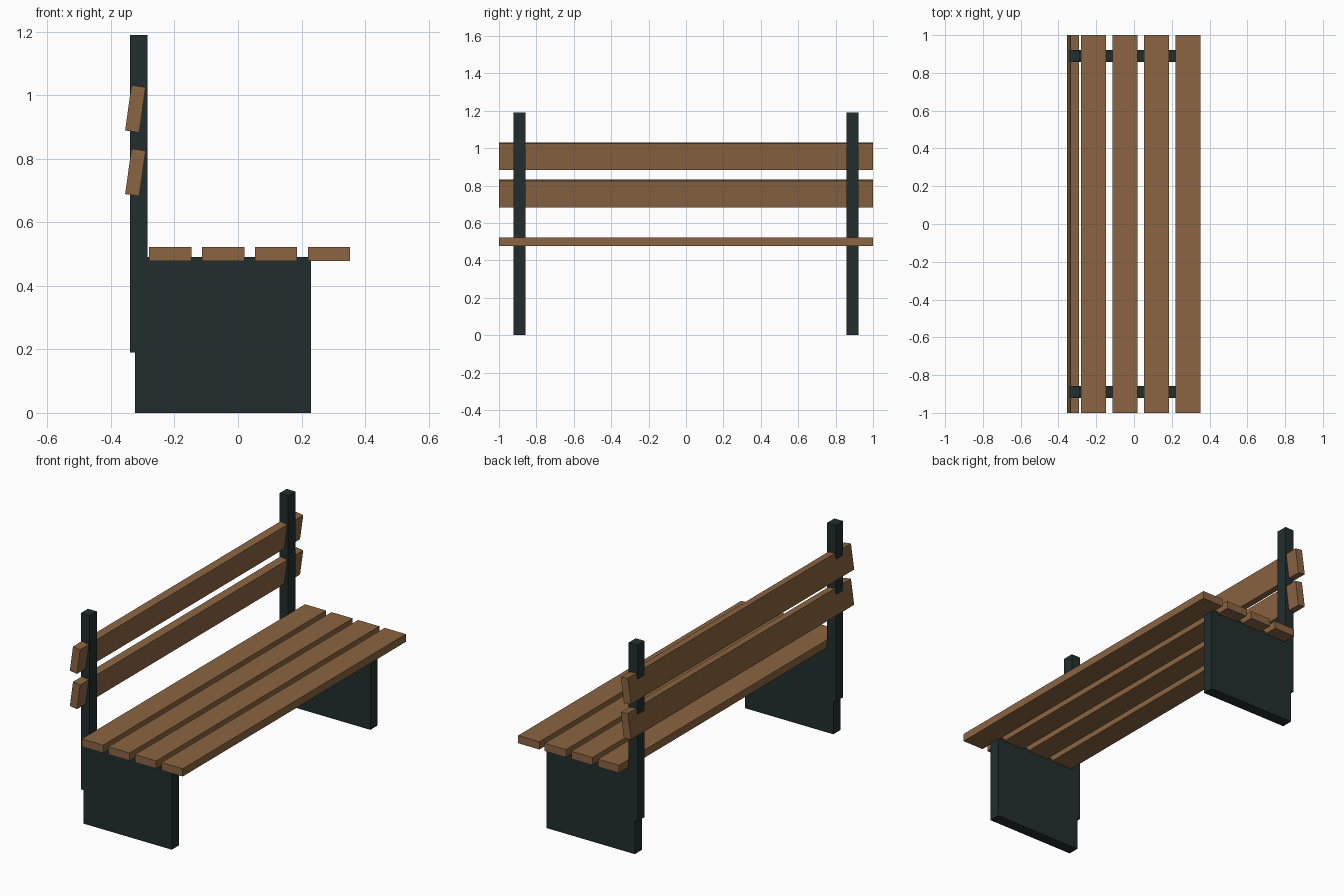
import bpy
from math import radians

cube = bpy.data.objects.get("Cube")
if cube:
    bpy.data.objects.remove(cube, do_unlink=True)


def material(name, rgb):
    m = bpy.data.materials.new(name)
    m.use_nodes = True
    m.diffuse_color = (*rgb, 1)
    m.node_tree.nodes["Principled BSDF"].inputs["Base Color"].default_value = (*rgb, 1)
    return m


wood = material("brown wood", (0.26, 0.13, 0.054))
metal = material("dark green paint", (0.016, 0.027, 0.027))


def box(name, center, size, mat, tilt=0):
    bpy.ops.mesh.primitive_cube_add(size=1, location=center)
    ob = bpy.context.object
    ob.name = name
    ob.scale = size
    ob.rotation_euler.y = radians(tilt)
    ob.data.materials.append(mat)
    return ob


# Supports: a solid leg panel and a tall back post at each end
for side, y in (("right", -0.89), ("left", 0.89)):
    box(side + "_leg_panel", (-0.047, y, 0.245), (0.554, 0.064, 0.49), metal)
    box(side + "_back_post", (-0.313, y, 0.69), (0.055, 0.064, 1.0), metal)

# Seat slats
for i in range(4):
    box(f"seat_slat_{i + 1}", (-0.2135 + i * 0.1667, 0, 0.5), (0.133, 2, 0.044), wood)

# Leaning backrest slats
for i in range(2):
    box(f"back_slat_{i + 1}", (-0.323, 0, 0.757 + i * 0.2), (0.045, 2, 0.144), wood, 8)
